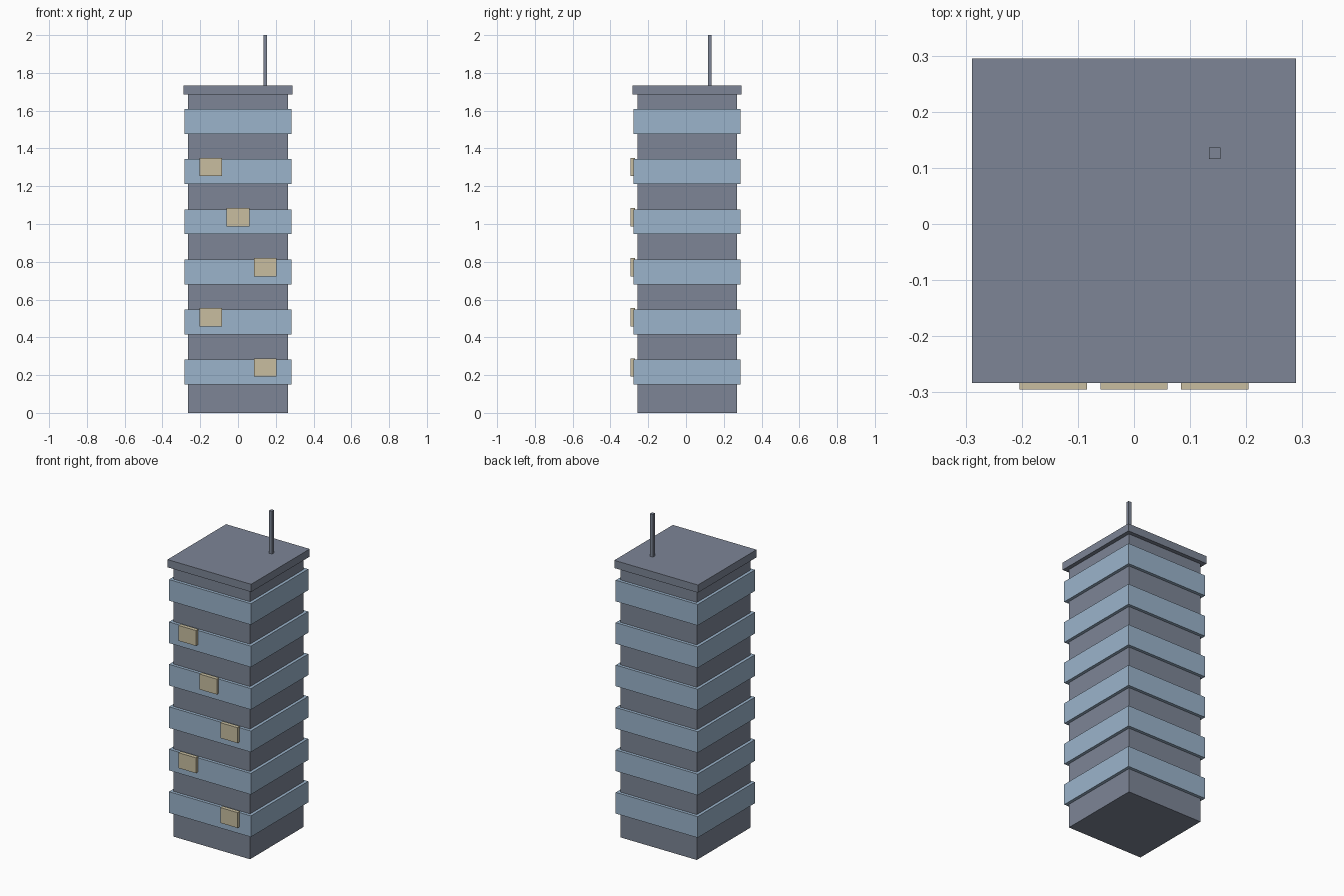
import bpy
import bmesh
from mathutils import Matrix, Vector

cube = bpy.data.objects.get("Cube")
if cube:
    bpy.data.objects.remove(cube, do_unlink=True)


def make_material(name, rgb):
    mat = bpy.data.materials.new(name)
    mat.use_nodes = True
    color = (*rgb, 1.0)
    mat.diffuse_color = color
    mat.node_tree.nodes["Principled BSDF"].inputs["Base Color"].default_value = color
    return mat


def box(name, center, size, mat):
    """Flat-sided box with its origin at its centre."""
    bm = bmesh.new()
    bmesh.ops.create_cube(bm, size=1.0, matrix=Matrix.Diagonal((*size, 1.0)))
    mesh = bpy.data.meshes.new(name)
    bm.to_mesh(mesh)
    bm.free()
    mesh.materials.append(mat)
    obj = bpy.data.objects.new(name, mesh)
    obj.location = Vector(center)
    bpy.context.collection.objects.link(obj)
    return obj


concrete = make_material("slate grey", (0.205, 0.235, 0.305))
glass = make_material("pale blue glass", (0.328, 0.456, 0.597))
lit = make_material("warm window", (0.578, 0.515, 0.352))

MID_Y = 0.006       # the window plates push the body slightly back
BODY_TOP = 1.685
ROOF_TOP = 1.733
FLOOR_STEP = 0.265
BAY = 0.144

# Tower body, roof slab and mast
box("tower_body", (0, MID_Y, BODY_TOP / 2), (0.528, 0.528, BODY_TOP), concrete)
box("roof_slab", (0, MID_Y, (BODY_TOP + ROOF_TOP) / 2),
    (0.578, 0.578, ROOF_TOP - BODY_TOP), concrete)
box("roof_mast", (BAY, MID_Y + 0.12, (ROOF_TOP + 2) / 2),
    (0.02, 0.02, 2 - ROOF_TOP), concrete)

# Glass band on every floor, with a lit window on all but the top one
window_bays = [1, -1, 1, 0, -1, None]
for floor, bay in enumerate(window_bays):
    z = 0.217 + floor * FLOOR_STEP
    box(f"glass_band_{floor + 1}", (0, MID_Y, z), (0.566, 0.566, 0.132), glass)
    if bay is not None:
        box(f"lit_window_{floor + 1}", (bay * BAY, -0.283, z + 0.024),
            (0.12, 0.024, 0.096), lit)
